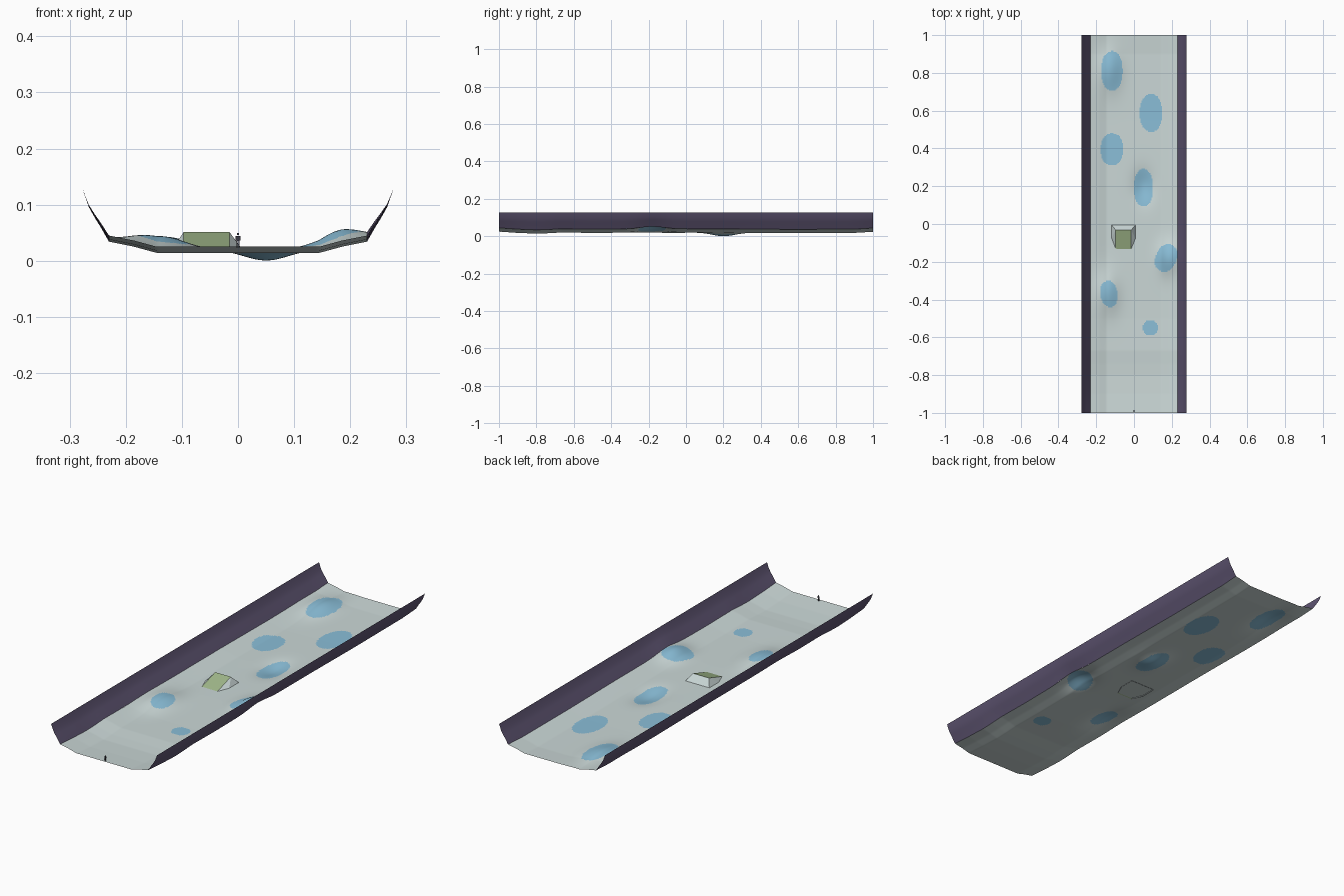
import bpy, math

if "Cube" in bpy.data.objects:
    bpy.data.objects.remove(bpy.data.objects["Cube"])


def material(name, rgb):
    m = bpy.data.materials.new(name)
    lin = [(c / 255 / 12.92) if c < 11 else ((c / 255 + 0.055) / 1.055) ** 2.4 for c in rgb]
    m.diffuse_color = (*lin, 1)
    m.use_nodes = True
    m.node_tree.nodes["Principled BSDF"].inputs["Base Color"].default_value = m.diffuse_color
    return m


SNOW = material("snow", (203, 216, 215))
ICE = material("ice_blue", (138, 190, 216))
WALL = material("wall_purple", (97, 87, 117))
GREEN = material("ramp_green", (160, 184, 138))
DARK = material("dark_grey", (58, 56, 66))


def make(name, verts, faces, *mats):
    me = bpy.data.meshes.new(name)
    me.from_pydata(verts, [], faces)
    for m in mats:
        me.materials.append(m)
    ob = bpy.data.objects.new(name, me)
    bpy.context.collection.objects.link(ob)
    return ob


def lerp_path(pts, t):
    for (a, za), (b, zb) in zip(pts, pts[1:]):
        if t <= b:
            return za + (zb - za) * (t - a) / (b - a)
    return pts[-1][1]


# Bumps and dips: x, y, spread x, spread y, height
BUMPS = [(0.05, 0.20, 0.04, 0.06, -0.0195), (0.18, -0.18, 0.04, 0.06, 0.025),
         (-0.14, -0.36, 0.045, 0.08, 0.025), (-0.13, 0.82, 0.045, 0.08, 0.025)]
# Ice ovals: x, y, radius x, radius y, tilt
OVALS = [(-0.117, 0.81, 0.057, 0.105, 0), (0.09, 0.588, 0.06, 0.10, 0),
         (-0.117, 0.395, 0.06, 0.085, 0), (0.05, 0.192, 0.05, 0.10, 0),
         (0.17, -0.18, 0.055, 0.075, -0.4), (-0.133, -0.37, 0.046, 0.07, 0.15),
         (0.086, -0.55, 0.04, 0.04, 0)]
ALONG = [(-1, 0.025), (-0.9, 0.018), (-0.8, 0.014), (-0.74, 0.016), (-0.67, 0.020),
         (-0.5, 0.018), (-0.2, 0.020), (0.2, 0.020), (0.55, 0.017), (0.9, 0.018), (1, 0.024)]
ACROSS = [(0, 0), (0.145, 0), (0.185, 0.011), (0.23, 0.02)]


def ground(x, y):
    z = lerp_path(ALONG, y) + lerp_path(ACROSS, abs(x))
    for bx, by, sx, sy, h in BUMPS:
        z += h * math.exp(-((x - bx) / sx) ** 2 / 2 - ((y - by) / sy) ** 2 / 2)
    return max(z, 0)


def is_ice(x, y):
    for cx, cy, rx, ry, a in OVALS:
        dx, dy = x - cx, y - cy
        u = dx * math.cos(a) + dy * math.sin(a)
        v = dy * math.cos(a) - dx * math.sin(a)
        if abs(u / rx) ** 2.2 + abs(v / ry) ** 2.2 < 1:
            return 1
    return 0


def grid_faces(nx, ny):
    w = nx + 1
    return [(j * w + i, j * w + i + 1, (j + 1) * w + i + 1, (j + 1) * w + i)
            for j in range(ny) for i in range(nx)]


# Snow floor sheet with ice patches coloured inside the ovals
NX, NY = 80, 340
verts = [(x, y, ground(x, y))
         for y in [-1 + 2 * j / NY for j in range(NY + 1)]
         for x in [-0.23 + 0.46 * i / NX for i in range(NX + 1)]]
floor = make("snow_floor", verts, grid_faces(NX, NY), SNOW, ICE)
for p in floor.data.polygons:
    p.material_index = is_ice(p.center.x, p.center.y)
    p.use_smooth = True

# Curved side walls rising from the floor edge: x, share of the rise
PROFILE = [(0.23, 0), (0.245, 0.28), (0.255, 0.45), (0.266, 0.66), (0.277, 1)]
WY = 60
for name, s in (("left_wall", -1), ("right_wall", 1)):
    verts = []
    for j in range(WY + 1):
        y = -1 + 2 * j / WY
        z0 = ground(0.23 * s, y)
        verts += [(s * x, y, z0 + (0.128 - z0) * t) for x, t in PROFILE]
    faces = grid_faces(len(PROFILE) - 1, WY)
    if s > 0:
        faces = [f[::-1] for f in faces]
    # inner side faces the track
    faces = [f[::-1] for f in faces]
    if s < 0:
        faces = [f[::-1] for f in faces]
        faces = [f[::-1] for f in faces]
    wall = make(name, verts, faces, WALL)
    for p in wall.data.polygons:
        if p.normal.z < 0:
            p.flip()
        p.use_smooth = True

# Jump ramp: green run-up, snow sides and back
Z0, Z1 = 0.017, 0.051
verts = [(-0.097, -0.135, Z0 + 0.002), (-0.015, -0.135, Z0 + 0.002),
         (-0.015, -0.032, Z1), (-0.097, -0.032, Z1),
         (-0.12, -0.08, Z0), (0.01, -0.08, Z0),
         (0.01, -0.003, Z0), (-0.12, -0.003, Z0)]
faces = [(0, 1, 2, 3), (3, 2, 6, 7), (1, 5, 2), (5, 6, 2), (0, 3, 4), (4, 3, 7)]
ramp = make("jump_ramp", verts, faces, GREEN, SNOW)
for p in ramp.data.polygons:
    p.material_index = 0 if p.index == 0 else 1


# Tiny standing figure at the start line
def box(name, cx, cy, cz, sx, sy, sz):
    v = [(cx + a * sx / 2, cy + b * sy / 2, cz + c * sz / 2)
         for a in (-1, 1) for b in (-1, 1) for c in (-1, 1)]
    f = [(0, 1, 3, 2), (4, 6, 7, 5), (0, 4, 5, 1), (2, 3, 7, 6), (0, 2, 6, 4), (1, 5, 7, 3)]
    return make(name, v, f, DARK)


FY = -0.99
for name, s in (("left", -1), ("right", 1)):
    box(name + "_leg", 0.0018 * s, FY, 0.030, 0.002, 0.003, 0.012)
    box(name + "_arm", 0.0038 * s, FY, 0.040, 0.0015, 0.003, 0.008)
box("figure_body", 0, FY, 0.040, 0.005, 0.003, 0.009)
box("figure_head", 0, FY, 0.0475, 0.003, 0.003, 0.004)
